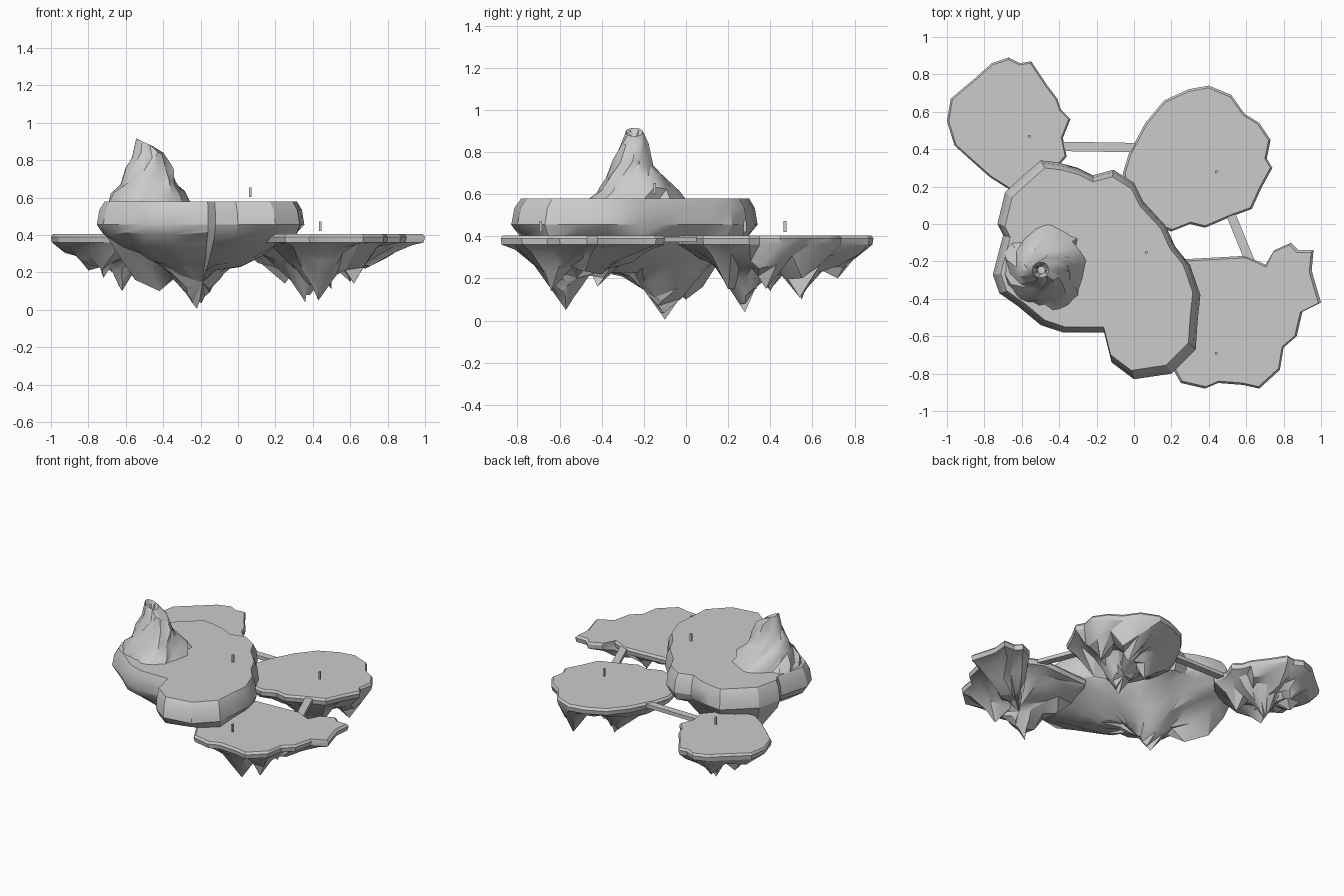
import bpy, bmesh, random
from math import sin, cos, pi, hypot, atan2
from mathutils import Vector

if "Cube" in bpy.data.objects:
    bpy.data.objects.remove(bpy.data.objects["Cube"])

random.seed(4)


def finish(name, bm, angle=0.5):
    bmesh.ops.recalc_face_normals(bm, faces=bm.faces)
    me = bpy.data.meshes.new(name)
    bm.to_mesh(me)
    bm.free()
    ob = bpy.data.objects.new(name, me)
    bpy.context.collection.objects.link(ob)
    bpy.ops.object.select_all(action='DESELECT')
    ob.select_set(True)
    bpy.context.view_layer.objects.active = ob
    bpy.ops.object.shade_smooth_by_angle(angle=angle)
    return ob


def bridge_rings(bm, rings):
    for a, b in zip(rings, rings[1:]):
        n = len(a)
        for i in range(n):
            j = (i + 1) % n
            q = (a[i], a[j], b[j], b[i])
            bm.faces.new(q[:3])
            bm.faces.new((q[0], q[2], q[3]))


def island(name, outline, centre, rim, under, spikes, rough):
    """rim / under: (scale, z) rows from the flat top down; spikes: (x, y, z, slope)."""
    bm = bmesh.new()
    c = Vector(centre)
    rings = []
    for s, z in rim:
        rings.append([bm.verts.new((*(c + (Vector(p) - c) * s), z)) for p in outline])
    bm.faces.new(rings[0])
    low = []
    for s, z in under:
        ring = []
        for p in outline:
            xy = c + (Vector(p) - c) * (s + random.uniform(-.04, .04))
            zz = z + random.uniform(-rough, rough)
            for sx, sy, sz, k in spikes:
                zz = min(zz, sz + k * hypot(xy.x - sx, xy.y - sy))
            ring.append(bm.verts.new((xy.x, xy.y, zz)))
        low += ring
        rings.append(ring)
    # pull the nearest underside vertex to each hanging spike tip
    for sx, sy, sz, k in spikes:
        v = min(low, key=lambda v: hypot(v.co.x - sx, v.co.y - sy))
        v.co = (sx, sy, sz)
        low.remove(v)
    bridge_rings(bm, rings)
    tip = bm.verts.new((c.x, c.y, sum(v.co.z for v in rings[-1]) / len(outline)))
    last = rings[-1]
    for i in range(len(last)):
        bm.faces.new((last[i], last[(i + 1) % len(last)], tip))
    return finish(name, bm)


# Large raised island
main = [(-.5, .34), (-.41, .33), (-.3, .3), (-.22, .26), (-.11, .29), (0, .22), (.05, .12),
        (.17, -.01), (.22, -.12), (.3, -.22), (.355, -.38), (.34, -.52), (.33, -.67), (.2, -.8),
        (0, -.83), (-.12, -.74), (-.16, -.58), (-.38, -.58), (-.5, -.54), (-.62, -.44),
        (-.72, -.37), (-.755, -.27), (-.7, -.06), (-.73, 0), (-.69, .17), (-.58, .27)]
island("main_island", main, (-.19, -.2), [(.925, .58), (.975, .535), (1, .455)],
       [(.93, .405), (.76, .345), (.55, .28), (.35, .24), (.17, .22)],
       [(-.22, -.1, .005, 1.25), (-.42, .0, .1, 1.5), (-.55, .08, .16, 1.4)], .012)

# Three low islands
low_rim = [(.97, .405), (1, .39), (.985, .36)]
low_under = [(.82, .32), (.6, .275), (.38, .25), (.18, .25)]
back_left = [(-1, .55), (-.98, .67), (-.85, .78), (-.76, .86), (-.67, .89), (-.61, .86), (-.55, .87),
             (-.47, .75), (-.41, .67), (-.39, .61), (-.34, .56), (-.38, .46), (-.36, .36),
             (-.44, .27), (-.55, .2), (-.66, .18), (-.77, .25), (-.86, .33), (-.96, .42)]
island("back_left_island", back_left, (-.67, .53), low_rim, low_under,
       [(-.62, .55, .10, 1.6), (-.8, .6, .21, 1.4), (-.7, .72, .2, 1.3), (-.5, .42, .17, 1.6),
        (-.72, .4, .17, 1.5)], .025)

back_right = [(-.06, .27), (-.03, .37), (.06, .54), (.16, .66), (.29, .72), (.4, .74), (.52, .69),
              (.59, .59), (.67, .54), (.73, .45), (.71, .35), (.74, .3), (.68, .19), (.63, .08),
              (.52, .04), (.38, -.02), (.3, 0), (.2, -.04), (.08, 0), (-.03, .12)]
island("back_right_island", back_right, (.36, .33), low_rim, low_under,
       [(.36, .28, .04, 1.5), (.25, .4, .14, 1.3), (.5, .54, .11, 1.6), (.6, .38, .15, 1.4),
        (.5, .2, .15, 1.5)], .025)

front_right = [(.24, -.19), (.42, -.18), (.6, -.17), (.71, -.22), (.75, -.14), (.84, -.1),
               (.88, -.14), (.96, -.14), (.95, -.25), (1, -.42), (.9, -.47), (.87, -.6),
               (.8, -.66), (.78, -.78), (.67, -.88), (.58, -.86), (.45, -.85), (.38, -.88),
               (.25, -.85), (.2, -.76), (.12, -.6), (.13, -.38)]
island("front_right_island", front_right, (.52, -.52), low_rim,
       [(.82, .345), (.6, .29), (.38, .25), (.18, .25)],
       [(.43, -.57, .05, 1.4), (.62, -.64, .14, 1.5), (.6, -.42, .16, 1.5), (.3, -.4, .22, 1.3),
        (.68, -.4, .22, 1.5)], .018)

# Rocky mountain, flared and jagged at the foot, with a small hollow at the summit
bm = bmesh.new()
N = 18
rows = [(-.48, -.24, .23, .24, .545, .14), (-.48, -.24, .2, .19, .615, .12),
        (-.475, -.25, .15, .13, .68, .09), (-.475, -.25, .125, .095, .75, .07),
        (-.48, -.245, .085, .065, .825, .07), (-.5, -.245, .045, .042, .895, .04),
        (-.495, -.245, .02, .02, .84, .0)]
rings = []
for k, (cx, cy, rx, ry, z, j) in enumerate(rows):
    ring = []
    for i in range(N):
        a = 2 * pi * (i + .3 * k) / N
        ridge = 1 + random.uniform(-j, j)
        x, y = cx + rx * ridge * cos(a), cy + ry * ridge * sin(a)
        tilt = -.02 * cos(a) if z > .88 else random.uniform(-.02, .02)
        ring.append(bm.verts.new((max(x, -.71), y, z + tilt)))
    rings.append(ring)
bridge_rings(bm, rings)
bm.faces.new(rings[0])
bm.faces.new(rings[-1])
finish("mountain", bm)


def box(name, loc, size, turn=0):
    bpy.ops.mesh.primitive_cube_add(size=1, location=loc, rotation=(0, 0, turn))
    ob = bpy.context.object
    ob.name = name
    ob.scale = size


# Plank bridges
for name, a, b in [("back_bridge", (-.4, .415), (.04, .408)), ("side_bridge", (.51, .07), (.62, -.2))]:
    dx, dy = b[0] - a[0], b[1] - a[1]
    box(name, ((a[0] + b[0]) / 2, (a[1] + b[1]) / 2, .385), (hypot(dx, dy), .05, .025), atan2(dy, dx))

# Small marker posts hovering over each island
for name, x, y, z in [("main", .065, -.15, .628), ("back_left", -.56, .47, .447),
                      ("back_right", .44, .28, .447), ("front_right", .44, -.69, .447)]:
    box(name + "_post", (x, y, z), (.013, .013, .052))
